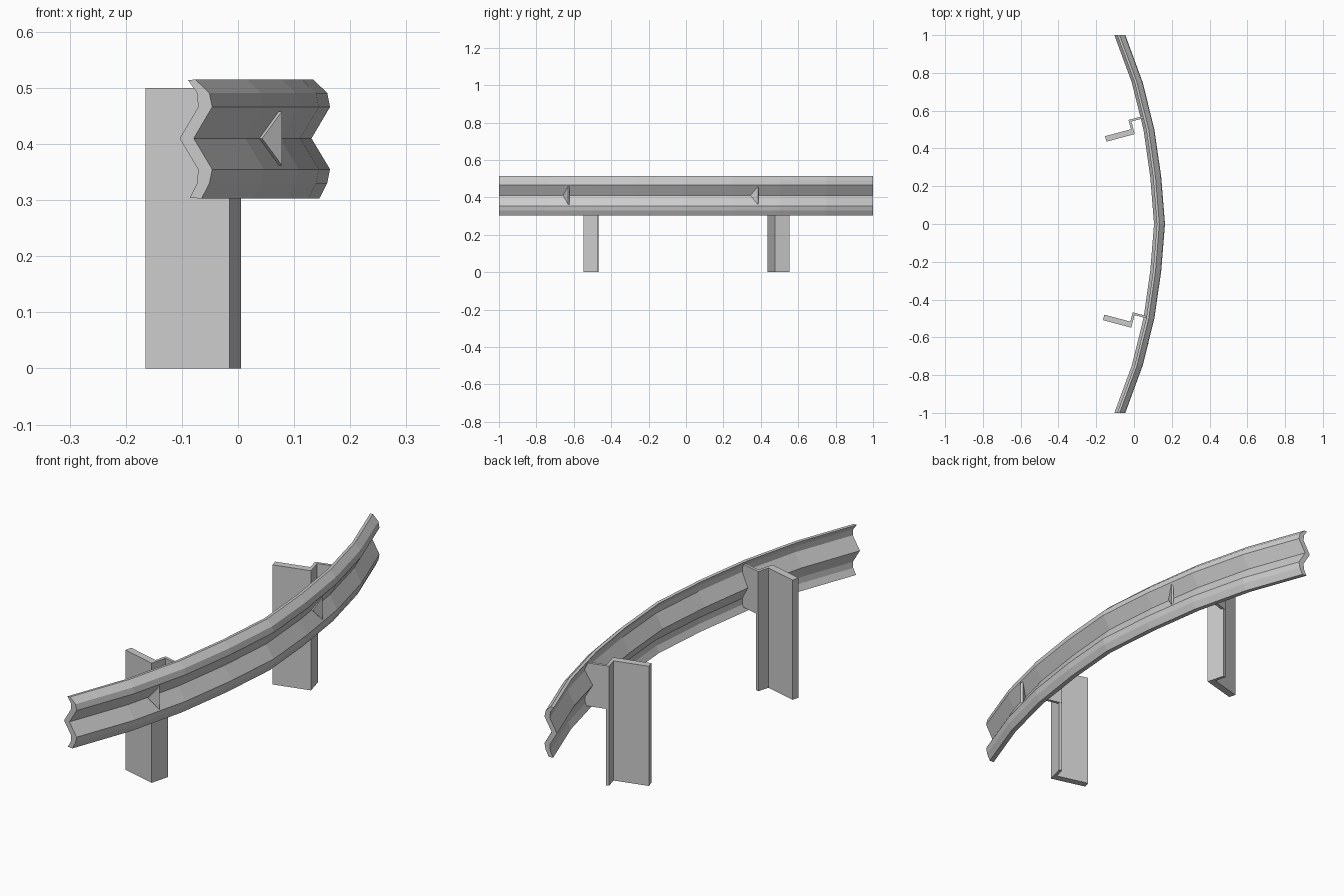
import bpy, bmesh, math
from mathutils import Vector

if "Cube" in bpy.data.objects:
    bpy.data.objects.remove(bpy.data.objects["Cube"])


def loft(name, rings):
    # closed rings of equal length, bridged and capped
    bm = bmesh.new()
    vs = [[bm.verts.new(p) for p in r] for r in rings]
    n = len(vs[0])
    for a, b in zip(vs, vs[1:]):
        for i in range(n):
            j = (i + 1) % n
            bm.faces.new((a[i], a[j], b[j], b[i]))
    bm.faces.new(vs[0])
    bm.faces.new(vs[-1])
    bmesh.ops.recalc_face_normals(bm, faces=bm.faces)
    me = bpy.data.meshes.new(name)
    bm.to_mesh(me)
    bm.free()
    ob = bpy.data.objects.new(name, me)
    bpy.context.collection.objects.link(ob)
    return ob


# W-beam rail: cross-section (x, z) swept along a curved plan
front = [(0.134, 0.515), (0.159, 0.491), (0.164, 0.466), (0.131, 0.410),
         (0.164, 0.355), (0.159, 0.330), (0.145, 0.303)]
back = [(0.124, 0.304), (0.137, 0.330), (0.139, 0.355), (0.106, 0.410),
        (0.139, 0.466), (0.137, 0.491), (0.121, 0.514)]
bend = {0: 0, 0.25: 0.020, 0.5: 0.056, 0.75: 0.118, 1: 0.21}
stations = sorted({s * y for y in bend for s in (-1, 1)})
loft("guard_rail", [[(x - bend[abs(y)], y, z) for x, z in front + back]
                    for y in stations])


def place(ob, origin, angle):
    ob.location = (*origin, 0)
    ob.rotation_euler.z = angle


# Z-shaped posts with bracket plates and reflectors
for side, corner, tilt, tip, refl in (
        ("left", (-0.015, -0.549), -15, (0.043, -0.656), 35),
        ("right", (0.004, 0.476), 15, (0.104, 0.345), 65)):
    plan = [(-0.155, 0), (0, 0), (0, 0.08), (-0.013, 0.08), (-0.013, 0.03), (-0.155, 0.03)]
    post = loft(f"post_{side}", [[(x, y, z) for x, y in plan] for z in (0, 0.5)])
    place(post, corner, math.radians(tilt))

    # thin plate whose edge follows the back of the rail
    edge = [(-0.013, 0.5), (0.072, 0.5), (0.088, 0.466), (0.058, 0.41),
            (0.088, 0.355), (0.078, 0.32), (-0.013, 0.32)]
    plate = loft(f"bracket_{side}", [[(x, y, z) for x, z in edge] for y in (0.069, 0.081)])
    place(plate, corner, math.radians(tilt))

    # triangular reflector standing in the rail's valley
    tri = [(0, 0.41), (0.043, 0.458), (0.043, 0.362)]
    plate = loft(f"reflector_{side}", [[(x, y, z) for x, z in tri] for y in (0, 0.01)])
    place(plate, tip, math.radians(refl))
